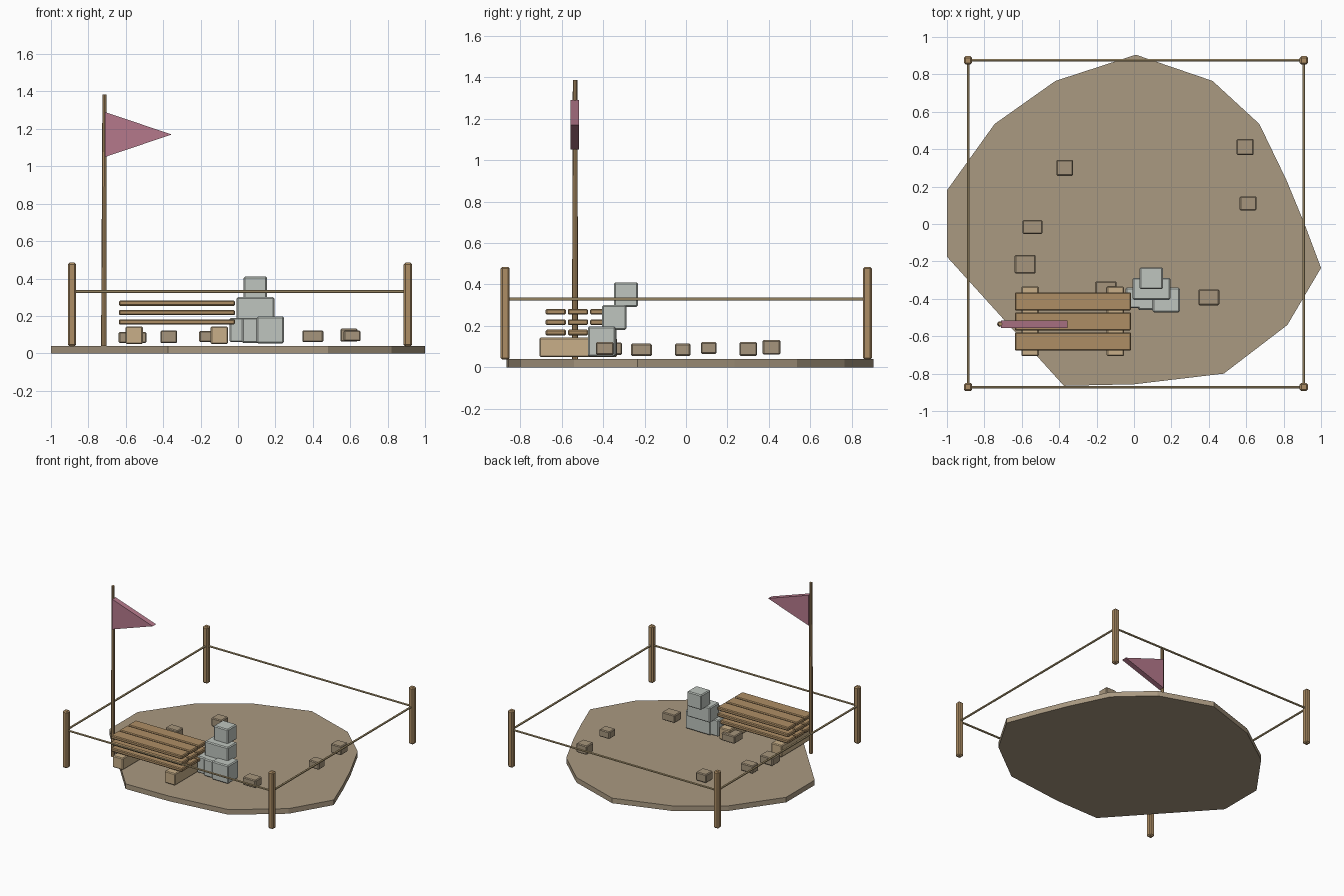
import bpy, bmesh
from mathutils import Vector

if "Cube" in bpy.data.objects:
    bpy.data.objects.remove(bpy.data.objects["Cube"])


def material(name, rgb):
    m = bpy.data.materials.new(name)
    m.diffuse_color = (*rgb, 1)
    m.use_nodes = True
    m.node_tree.nodes["Principled BSDF"].inputs["Base Color"].default_value = m.diffuse_color
    return m


EARTH = material("earth", (0.40, 0.32, 0.22))
WOOD = material("wood", (0.42, 0.27, 0.13))
PALE = material("pale_wood", (0.58, 0.43, 0.25))
ROPE = material("rope_fibre", (0.50, 0.38, 0.20))
RUBBLE = material("rubble", (0.38, 0.30, 0.20))
STONE = material("stone", (0.52, 0.56, 0.52))
CLOTH = material("cloth", (0.46, 0.19, 0.26))


def finish(name, bm, mat):
    bmesh.ops.recalc_face_normals(bm, faces=bm.faces)
    me = bpy.data.meshes.new(name)
    bm.to_mesh(me)
    bm.free()
    me.materials.append(mat)
    ob = bpy.data.objects.new(name, me)
    bpy.context.collection.objects.link(ob)
    return ob


def box(name, x, y, z, mat, bevel=0.006):
    """Chamfered box from its (min, max) extents."""
    bm = bmesh.new()
    bmesh.ops.create_cube(bm, size=1)
    for v in bm.verts:
        v.co = [(a + b) / 2 + c * (b - a) for (a, b), c in zip((x, y, z), v.co)]
    bmesh.ops.bevel(bm, geom=bm.edges[:], offset=bevel, segments=1,
                    profile=0.5, affect='EDGES')
    return finish(name, bm, mat)


def rod(name, a, b, r1, r2, sides, mat):
    """Tapered rod between two points."""
    a, b = Vector(a), Vector(b)
    bm = bmesh.new()
    bmesh.ops.create_cone(bm, cap_ends=True, segments=sides, radius1=r1,
                          radius2=r2, depth=(b - a).length)
    ob = finish(name, bm, mat)
    ob.location = (a + b) / 2
    ob.rotation_euler = (b - a).to_track_quat('Z', 'Y').to_euler()
    return ob


def prism(name, points, direction, mat):
    """Extruded flat outline."""
    bm = bmesh.new()
    face = bm.faces.new([bm.verts.new(p) for p in points])
    ext = bmesh.ops.extrude_face_region(bm, geom=[face], use_keep_orig=True)
    bmesh.ops.translate(bm, vec=direction,
                        verts=[g for g in ext["geom"] if isinstance(g, bmesh.types.BMVert)])
    return finish(name, bm, mat)


# Irregular earth slab
outline = [(0.01, 0.905), (-0.42, 0.765), (-0.745, 0.535), (-1, 0.18), (-1, -0.175),
           (-0.375, -0.865), (0, -0.857), (0.48, -0.80), (0.82, -0.54), (1, -0.235),
           (0.91, 0.005), (0.815, 0.235), (0.67, 0.535), (0.42, 0.765)]
prism("ground_slab", [(x, y, 0) for x, y in outline], (0, 0, 0.04), EARTH)

# Corner posts joined by ropes
corners = [(-0.887, -0.872), (0.908, -0.872), (0.908, 0.875), (-0.887, 0.875)]
for i, (x, y) in enumerate(corners):
    h = 0.022
    box(f"corner_post_{i}", (x - h, x + h), (y - h, y + h), (0.037, 0.485), WOOD, 0.009)
    nx, ny = corners[(i + 1) % 4]
    rod(f"rope_{i}", (x, y, 0.33), (nx, ny, 0.33), 0.008, 0.008, 6, ROPE)

# Flag on its pole
rod("flag_pole", (-0.717, -0.535, 0.04), (-0.714, -0.535, 1.385), 0.015, 0.011, 8, WOOD)
prism("flag", [(-0.71, -0.557, 1.29), (-0.71, -0.557, 1.05), (-0.355, -0.557, 1.17)],
      (0, 0.042, 0), CLOTH)

# Plank stack on two bearers
for i, x in enumerate((-0.555, -0.10)):
    box(f"bearer_{i}", (x - 0.046, x + 0.046), (-0.707, -0.333), (0.05, 0.143), PALE)
for layer in range(3):
    z = 0.168 + 0.05 * layer
    for row in range(3):
        y = -0.628 + 0.107 * row
        box(f"plank_{layer}_{row}", (-0.637, -0.016), (y - 0.049, y + 0.049),
            (z - 0.014, z + 0.014), WOOD)

# Pile of cut stones
stones = [((-0.045, 0.08), (-0.45, -0.34), (0.06, 0.19)),
          ((0.022, 0.155), (-0.46, -0.335), (0.055, 0.19)),
          ((0.10, 0.245), (-0.473, -0.34), (0.053, 0.197)),
          ((-0.008, 0.115), (-0.405, -0.288), (0.18, 0.30)),
          ((0.068, 0.195), (-0.405, -0.288), (0.18, 0.30)),
          ((0.03, 0.155), (-0.348, -0.232), (0.292, 0.41))]
for i, s in enumerate(stones):
    box(f"cut_stone_{i}", *s, STONE, 0.007)

# Scattered rubble: x, y, width, depth, bottom, top
rubble = [(-0.37, 0.30, 0.09, 0.085, 0.055, 0.122), (-0.543, -0.016, 0.107, 0.075, 0.055, 0.115),
          (-0.582, -0.215, 0.112, 0.10, 0.055, 0.115), (-0.15, -0.36, 0.115, 0.105, 0.06, 0.12),
          (0.40, -0.392, 0.112, 0.085, 0.06, 0.122), (0.61, 0.11, 0.09, 0.076, 0.065, 0.122),
          (0.594, 0.412, 0.092, 0.086, 0.062, 0.132)]
for i, (x, y, w, d, lo, hi) in enumerate(rubble):
    box(f"rubble_{i}", (x - w / 2, x + w / 2), (y - d / 2, y + d / 2), (lo, hi), RUBBLE)
